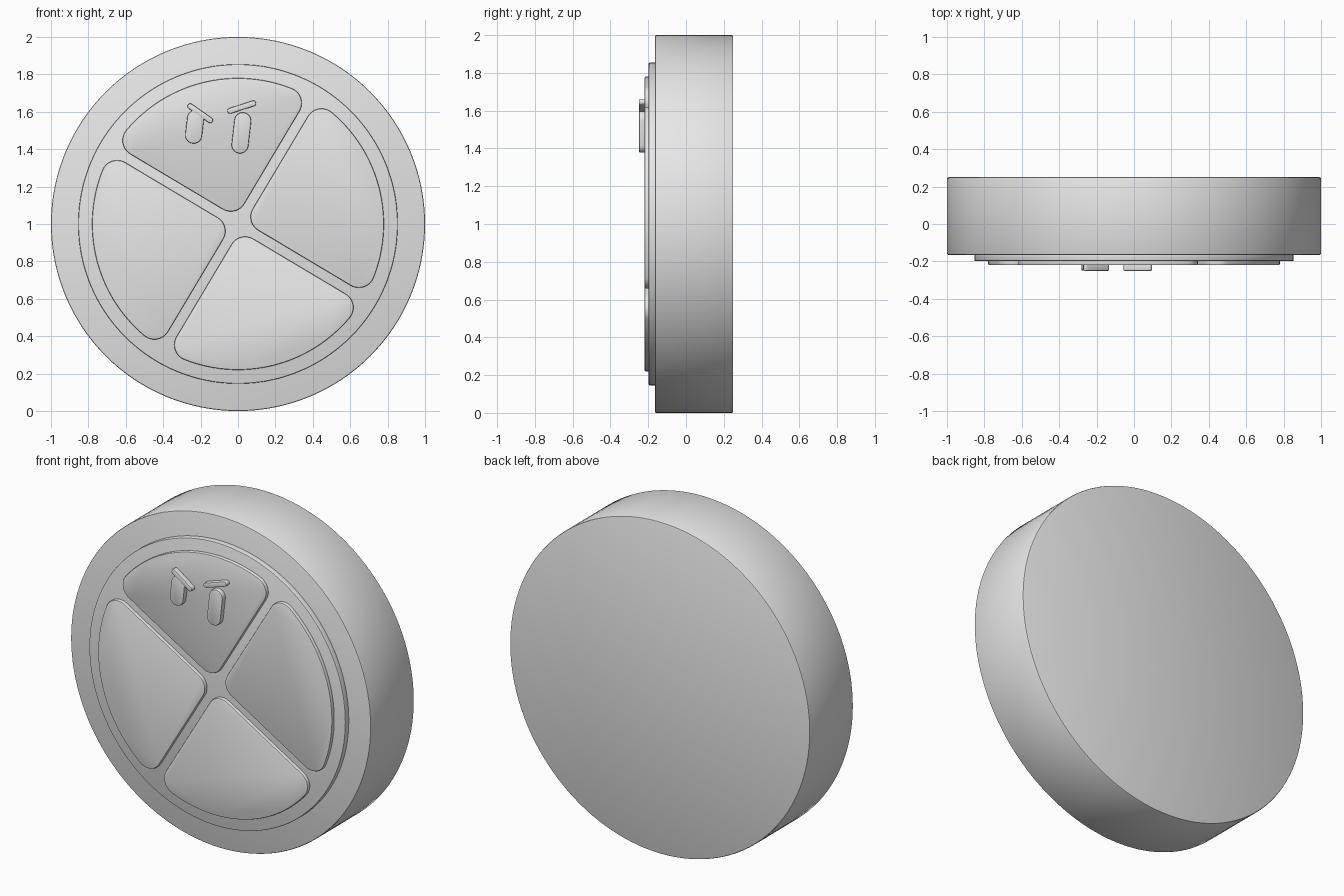
import bpy, bmesh, math
from mathutils import Vector

if "Cube" in bpy.data.objects:
    bpy.data.objects.remove(bpy.data.objects["Cube"], do_unlink=True)

grey = bpy.data.materials.new("light_grey")
grey.use_nodes = True
grey.diffuse_color = (0.8, 0.8, 0.8, 1)
grey.node_tree.nodes["Principled BSDF"].inputs["Base Color"].default_value = (0.8, 0.8, 0.8, 1)

HUB = Vector((0, 1))  # disc centre in the x-z plane


def polar(angle, radius):
    return Vector((math.cos(angle), math.sin(angle))) * radius


def arc(centre, radius, start, end, steps):
    return [centre + polar(start + (end - start) * i / steps, radius) for i in range(steps + 1)]


def plate(name, outline, front, back, bevel):
    """Extrude an x-z outline from front to back and soften its rims."""
    bm = bmesh.new()
    face = bm.faces.new([bm.verts.new((p.x, front, p.y)) for p in outline])
    rest = bmesh.ops.extrude_face_region(bm, geom=[face], use_keep_orig=True)
    moved = [v for v in rest["geom"] if isinstance(v, bmesh.types.BMVert)]
    bmesh.ops.translate(bm, verts=moved, vec=(0, back - front, 0))
    bmesh.ops.recalc_face_normals(bm, faces=bm.faces)
    rims = [e for e in bm.edges if abs(e.verts[0].co.y - e.verts[1].co.y) < 1e-5]
    bmesh.ops.bevel(bm, geom=rims, offset=bevel, offset_type='OFFSET',
                    segments=2, profile=0.5, affect='EDGES')
    mesh = bpy.data.meshes.new(name)
    bm.to_mesh(mesh)
    bm.free()
    mesh.materials.append(grey)
    obj = bpy.data.objects.new(name, mesh)
    bpy.context.collection.objects.link(obj)
    bpy.ops.object.select_all(action='DESELECT')
    obj.select_set(True)
    bpy.context.view_layer.objects.active = obj
    bpy.ops.object.shade_smooth_by_angle(angle=math.radians(35))
    return obj


def disc(name, radius, front, back, bevel):
    plate(name, arc(HUB, radius, 0, math.tau, 128)[:-1], front, back, bevel)


def wedge(start, radius=0.78, gap=0.026, corner=0.085):
    """Quarter sector with three rounded corners, set back from its dividing lines."""
    inset = gap + corner
    reach = math.sqrt((radius - corner) ** 2 - inset ** 2)
    swing = math.atan2(inset, reach)
    quarter = math.pi / 2
    along, across = polar(start, 1), polar(start + quarter, 1)
    tip = HUB + (along + across) * inset
    first = HUB + along * reach + across * inset
    last = HUB + along * inset + across * reach
    points = arc(tip, corner, start + math.pi, start + 3 * quarter, 10)
    points += arc(first, corner, start - quarter, start + swing, 10)
    points += arc(HUB, radius, start + swing, start + quarter - swing, 32)[1:-1]
    points += arc(last, corner, start + quarter - swing, start + math.pi, 10)
    return points


def capsule(centre, length, width, degrees):
    """Straight bar with round ends, tilted from the x axis."""
    tilt, r = math.radians(degrees), width / 2
    shift = polar(tilt, length / 2 - r)
    c = Vector(centre)
    return (arc(c + shift, r, tilt - math.pi / 2, tilt + math.pi / 2, 12)
            + arc(c - shift, r, tilt + math.pi / 2, tilt + 3 * math.pi / 2, 12))


# Thick body and raised face
disc("body_disc", 1.0, -0.165, 0.25, 0.008)
disc("raised_face", 0.854, -0.198, -0.15, 0.006)

# Four quarter panels
for i, side in enumerate(("top", "left", "bottom", "right")):
    plate(side + "_panel", wedge(math.radians(59.2 + 90 * i)), -0.22, -0.18, 0.007)

# Eyes and brows on the top panel
plate("right_eye", capsule((-0.232, 1.52), 0.18, 0.09, 83.5), -0.249, -0.205, 0.006)
plate("left_eye", capsule((0.018, 1.487), 0.22, 0.09, 83.5), -0.249, -0.205, 0.006)
plate("right_brow", capsule((-0.202, 1.592), 0.16, 0.03, -35), -0.25, -0.205, 0.005)
plate("left_brow", capsule((0.02, 1.625), 0.16, 0.03, 18), -0.25, -0.205, 0.005)
